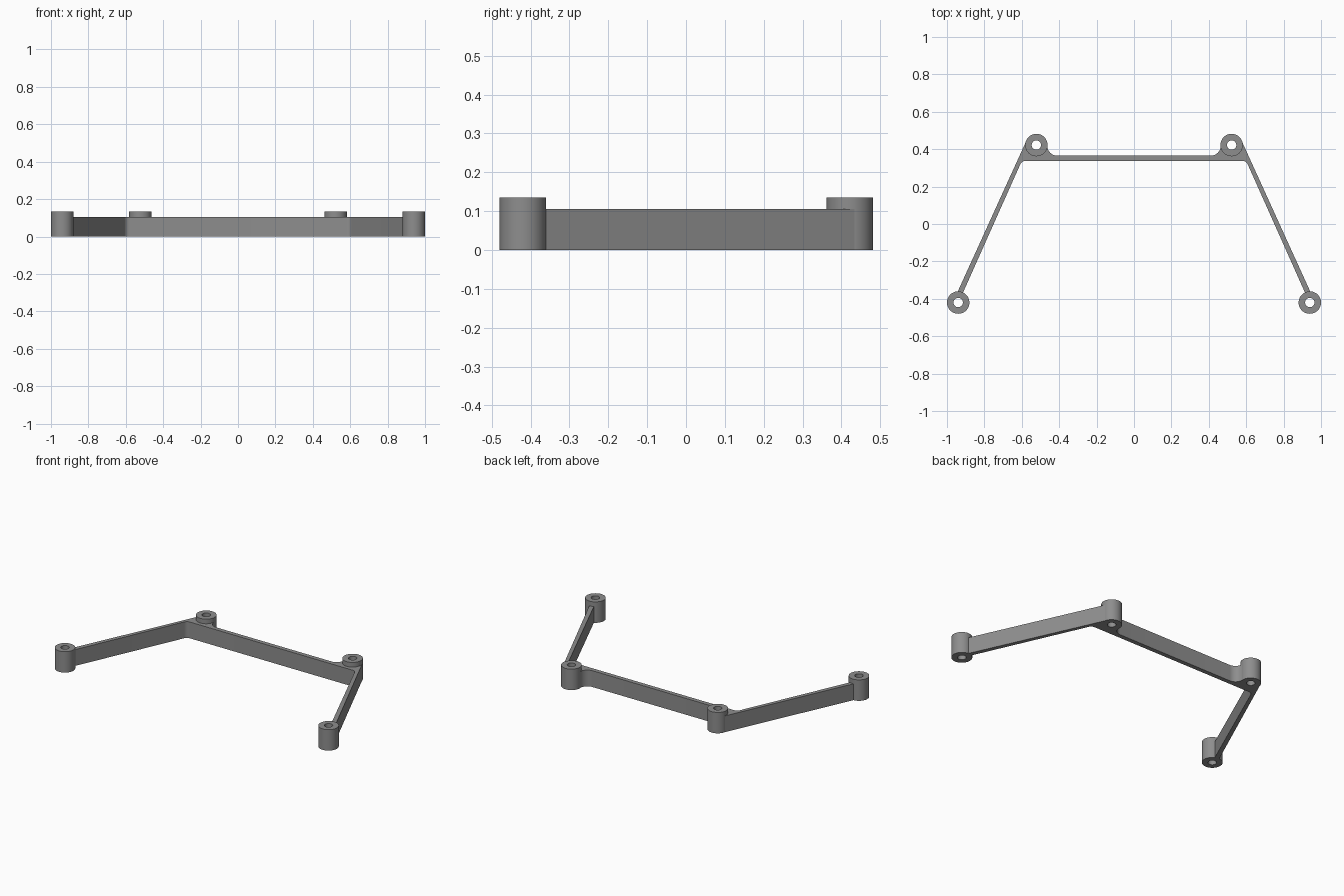
import bpy, bmesh
from math import sin, cos, pi, radians

if "Cube" in bpy.data.objects:
    bpy.data.objects.remove(bpy.data.objects["Cube"])

grey = bpy.data.materials.new("mid_grey")
grey.diffuse_color = (0.27, 0.27, 0.27, 1)
grey.use_nodes = True
grey.node_tree.nodes["Principled BSDF"].inputs["Base Color"].default_value = grey.diffuse_color

BOSS_R, HOLE_R, BOSS_H, FRAME_H = 0.06, 0.025, 0.135, 0.105
REAR, FRONT = (0.522, 0.422), (0.94, -0.42)


def arc(c, r, a0, a1, n):
    """Points on an arc, angles in degrees."""
    return [(c[0] + r * cos(radians(a0 + (a1 - a0) * i / n)),
             c[1] + r * sin(radians(a0 + (a1 - a0) * i / n))) for i in range(n + 1)]


def finish(name, bm):
    bmesh.ops.recalc_face_normals(bm, faces=bm.faces)
    me = bpy.data.meshes.new(name)
    bm.to_mesh(me)
    bm.free()
    ob = bpy.data.objects.new(name, me)
    bpy.context.collection.objects.link(ob)
    me.materials.append(grey)
    bpy.context.view_layer.objects.active = ob
    ob.select_set(True)
    bpy.ops.object.shade_smooth_by_angle(angle=radians(35))
    ob.select_set(False)


def boss(name, x, y, n=48):
    """Upright tube with a through hole."""
    bm = bmesh.new()
    prof = [(HOLE_R, 0), (BOSS_R, 0), (BOSS_R, BOSS_H), (HOLE_R, BOSS_H)]
    rings = [[bm.verts.new((x + r * cos(2 * pi * i / n), y + r * sin(2 * pi * i / n), z))
              for i in range(n)] for r, z in prof]
    for k in range(4):
        a, b = rings[k], rings[(k + 1) % 4]
        for i in range(n):
            j = (i + 1) % n
            bm.faces.new((a[i], a[j], b[j], b[i]))
    finish(name, bm)


# Four mounting bosses
for side, s in (("left", -1), ("right", 1)):
    boss("rear_boss_" + side, s * REAR[0], REAR[1])
    boss("front_boss_" + side, s * FRONT[0], FRONT[1])

# Frame: cross bar, splayed arms and filleted corners as one outline
half = arc((0.58, 0.308), 0.03, 90, 24, 6)               # inner corner
half += [(0.92, -0.38), (0.951, -0.38)]                  # arm end, inside front boss wall
half += [(REAR[0] + 0.054, REAR[1] + 0.022)]             # arm outer edge meets rear boss
half += arc(REAR, 0.045, 24, -180, 16)                   # wraps under rear boss
half += arc((0.412, 0.417), 0.051, 0, -90, 8)            # rear fillet into the bar
outline = half + [(-x, y) for x, y in reversed(half)]

bm = bmesh.new()
low = [bm.verts.new((x, y, 0)) for x, y in outline]
top = [bm.verts.new((x, y, FRAME_H)) for x, y in outline]
bm.faces.new(low)
bm.faces.new(top)
for i in range(len(low)):
    j = (i + 1) % len(low)
    bm.faces.new((low[i], low[j], top[j], top[i]))
finish("frame", bm)
